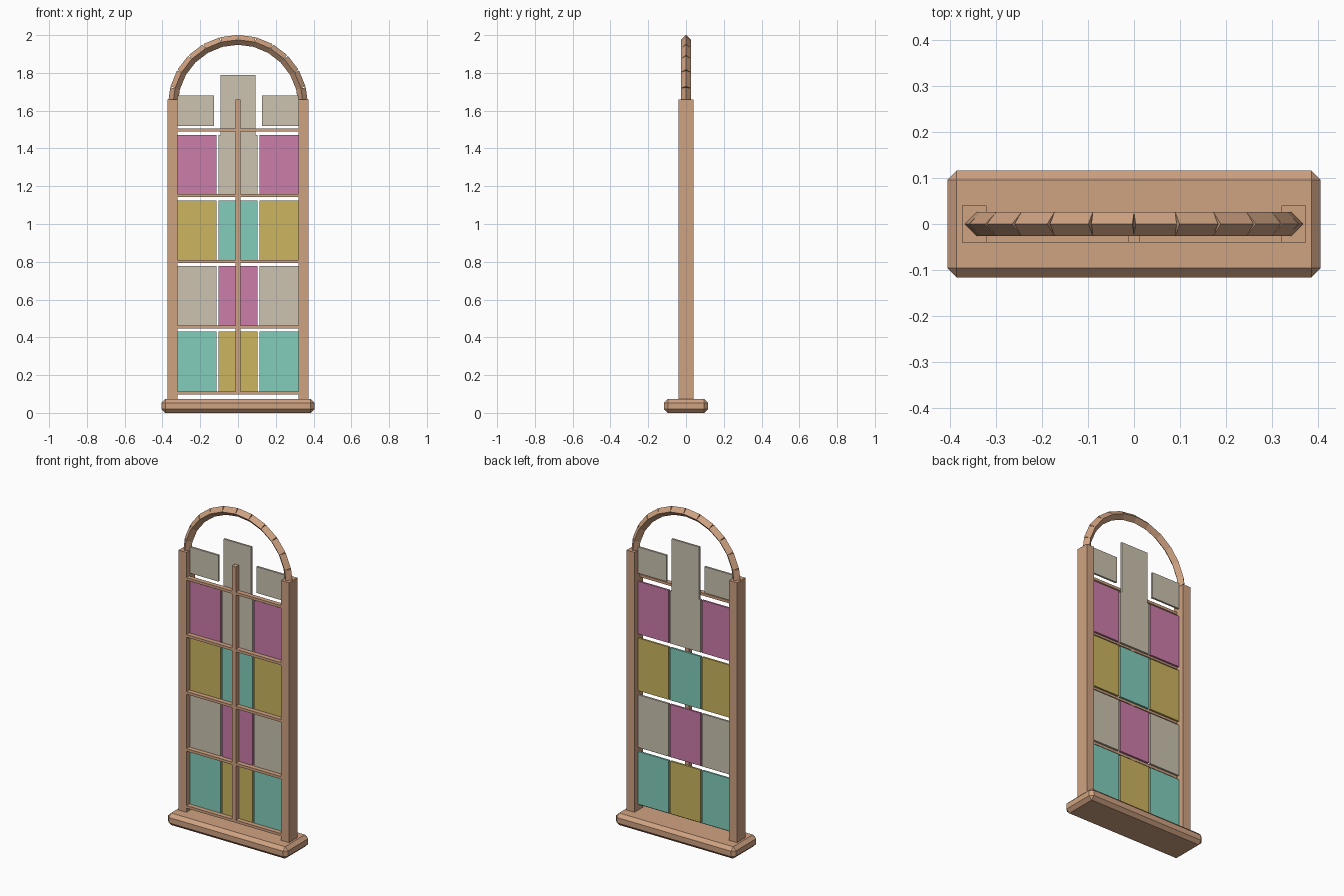
import bpy, bmesh, math
from mathutils import Matrix, Vector

if "Cube" in bpy.data.objects:
    bpy.data.objects.remove(bpy.data.objects["Cube"])


def material(name, r, g, b):
    def lin(c):
        c /= 255
        return c / 12.92 if c <= 0.04045 else ((c + 0.055) / 1.055) ** 2.4
    m = bpy.data.materials.new(name)
    m.diffuse_color = (lin(r), lin(g), lin(b), 1)
    m.use_nodes = True
    m.node_tree.nodes["Principled BSDF"].inputs["Base Color"].default_value = m.diffuse_color
    return m


wood = material("warm_wood", 207, 162, 129)
teal = material("teal_glass", 131, 206, 188)
gold = material("gold_glass", 204, 181, 95)
pink = material("pink_glass", 204, 125, 169)
grey = material("pale_glass", 204, 195, 177)


def finish(bm, name, mat):
    me = bpy.data.meshes.new(name)
    bm.to_mesh(me)
    bm.free()
    me.materials.append(mat)
    ob = bpy.data.objects.new(name, me)
    bpy.context.collection.objects.link(ob)
    return ob


def box(name, mat, x, y, z, bevel=0):
    """Box from (min, max) ranges, optionally chamfered."""
    bm = bmesh.new()
    size = [r[1] - r[0] for r in (x, y, z)]
    mid = Vector([(r[0] + r[1]) / 2 for r in (x, y, z)])
    bmesh.ops.create_cube(bm, size=1, matrix=Matrix.Translation(mid) @ Matrix.Diagonal((*size, 1)))
    if bevel:
        bmesh.ops.bevel(bm, geom=bm.edges[:], offset=bevel, segments=1, affect='EDGES')
    return finish(bm, name, mat)


# Chamfered sill
box("sill", wood, (-0.405, 0.405), (-0.116, 0.116), (0, 0.073), 0.02)

# Side posts
for side, s in (("left", -1), ("right", 1)):
    box(side + "_post", wood, sorted((s * 0.32, s * 0.373)), (-0.04, 0.04), (0.07, 1.66))

# Arch of twelve straight diamond-section pieces
N, R, ZC = 12, 0.345, 1.63
step = math.pi / N
chord = 2 * R * math.sin(step / 2)
bm = bmesh.new()
for i in range(N):
    a = (i + 0.5) * step
    r = R * math.cos(step / 2)
    mat = Matrix.Translation((r * math.cos(a), 0, ZC + r * math.sin(a))) @ Matrix.Rotation(-a, 4, 'Y')
    bmesh.ops.create_cone(bm, cap_ends=True, segments=4, radius1=0.026, radius2=0.026,
                          depth=chord, matrix=mat)
finish(bm, "arch", wood)

# Glazing bars on the front
box("centre_bar", wood, (-0.013, 0.013), (-0.04, -0.01), (0.1, 1.66))
PITCH = 0.348
for i in range(5):
    z = 0.106 + i * PITCH
    box(f"cross_bar_{i + 1}", wood, (-0.335, 0.335), (-0.04, -0.012), (z - 0.008, z + 0.008))

# Glass panes: outer and middle colour for each row
GLASS_Y = (-0.006, 0.006)
for row, (outer, middle) in enumerate(((teal, gold), (grey, pink), (gold, teal), (pink, grey))):
    z = 0.11 + row * 0.3465
    for col in (-1, 0, 1):
        x = col * 0.216
        box(f"pane_row{row + 1}_{col + 2}", outer if col else middle,
            (x - 0.103, x + 0.103), GLASS_Y, (z, z + 0.321))

# Upper panes inside the arch
for side, s in (("left", -1), ("right", 1)):
    box(side + "_upper_pane", grey, sorted((s * 0.128, s * 0.32)), GLASS_Y, (1.52, 1.68))
box("centre_upper_pane", grey, (-0.093, 0.093), GLASS_Y, (1.47, 1.79))
